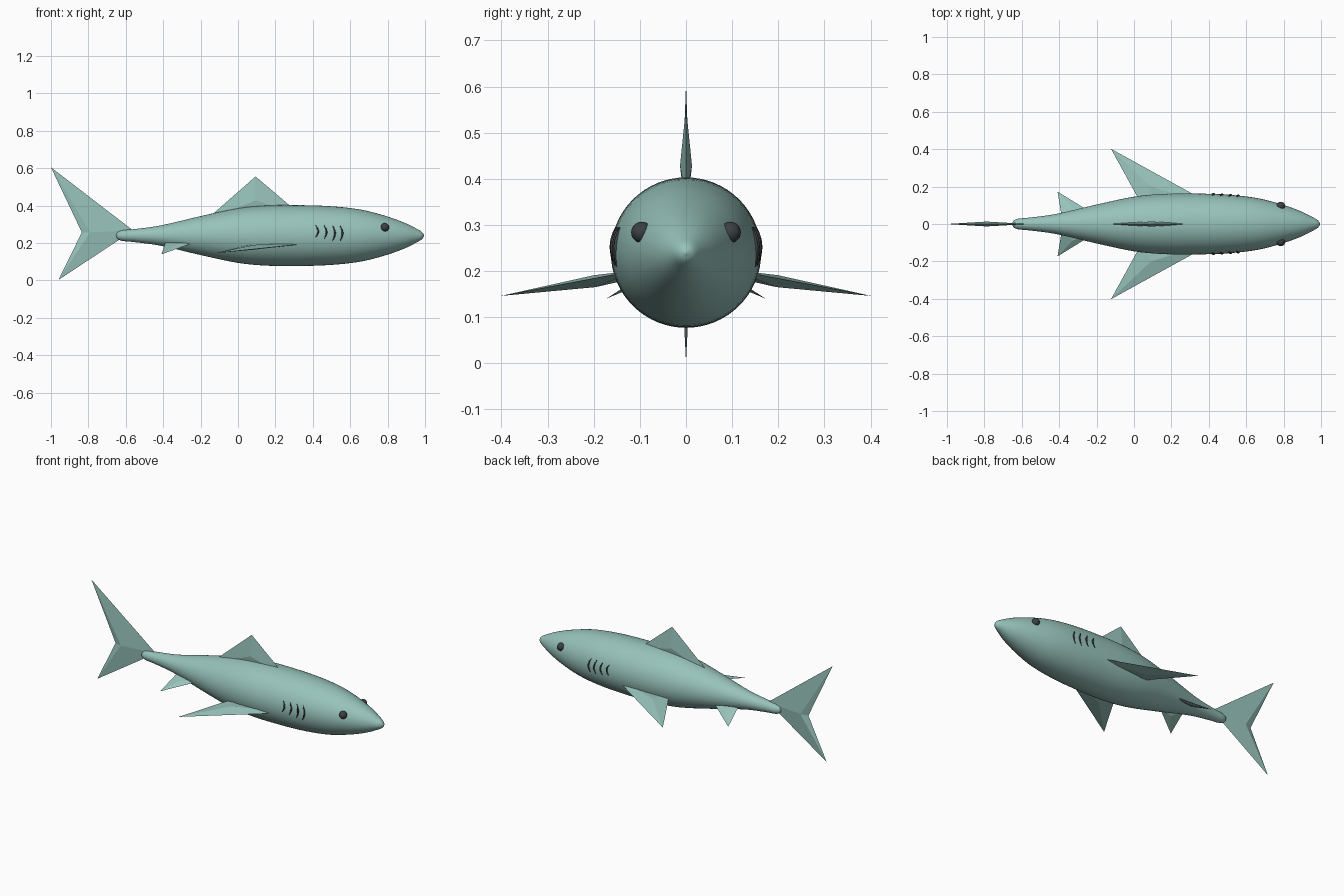
import bpy, bmesh, math
from mathutils import Vector

if "Cube" in bpy.data.objects:
    bpy.data.objects.remove(bpy.data.objects["Cube"])

AXIS_Z = 0.24


def material(name, rgb):
    m = bpy.data.materials.new(name)
    m.use_nodes = True
    m.diffuse_color = (*rgb, 1)
    m.node_tree.nodes["Principled BSDF"].inputs["Base Color"].default_value = (*rgb, 1)
    return m


skin = material("sea green skin", (0.31, 0.54, 0.495))
dark = material("charcoal", (0.045, 0.052, 0.056))


def add_object(name, bm, mat, smooth=False):
    bmesh.ops.recalc_face_normals(bm, faces=bm.faces[:])
    me = bpy.data.meshes.new(name)
    bm.to_mesh(me)
    bm.free()
    me.materials.append(mat)
    for p in me.polygons:
        p.use_smooth = smooth
    ob = bpy.data.objects.new(name, me)
    bpy.context.collection.objects.link(ob)
    return ob


# Body: smooth profile (x, radius) spun around the long axis
KEYS = [(-0.652, 0), (-0.645, 0.017), (-0.62, 0.028), (-0.56, 0.034), (-0.42, 0.053),
        (-0.2, 0.104), (0, 0.146), (0.14, 0.16), (0.28, 0.163), (0.48, 0.158),
        (0.65, 0.14), (0.78, 0.108), (0.89, 0.069), (0.96, 0.034), (0.985, 0.018), (0.996, 0)]


def smooth_profile(keys, steps=4):
    pts = [Vector(k) for k in keys]
    out = []
    for i in range(len(pts) - 1):
        a, b = pts[max(i - 1, 0)], pts[i]
        c, d = pts[i + 1], pts[min(i + 2, len(pts) - 1)]
        # tangents scaled to the uneven key spacing
        h = (c - b).length
        tb = (c - a).normalized() * h
        tc = (d - b).normalized() * h
        for s in range(steps):
            t = s / steps
            out.append(b * (2*t**3 - 3*t**2 + 1) + tb * (t**3 - 2*t**2 + t)
                       + c * (3*t**2 - 2*t**3) + tc * (t**3 - t**2))
    return out + [pts[-1]]


PROFILE = smooth_profile(KEYS)


def body_radius(x):
    for a, b in zip(PROFILE, PROFILE[1:]):
        if a.x <= x <= b.x:
            return a.y + (b.y - a.y) * (x - a.x) / (b.x - a.x)
    return 0


bm = bmesh.new()
chain = [bm.verts.new((p.x, 0, AXIS_Z + max(p.y, 0))) for p in PROFILE]
edges = [bm.edges.new(pair) for pair in zip(chain, chain[1:])]
bmesh.ops.spin(bm, geom=chain + edges, cent=(0, 0, AXIS_Z), axis=(1, 0, 0),
               angle=math.tau, steps=64, use_duplicate=False)
bmesh.ops.remove_doubles(bm, verts=bm.verts[:], dist=0.0002)
add_object("body", bm, skin, smooth=True)


# Fins: flat outline with a raised ridge point on both faces
def fin(name, outline, ridge, normal, thickness=0.013, side=1):
    flip = Vector((1, side, 1))
    bm = bmesh.new()
    rim = [bm.verts.new(Vector(p) * flip) for p in outline]
    offset = Vector(normal).normalized() * thickness
    for s in (1, -1):
        peak = bm.verts.new((Vector(ridge) + offset * s) * flip)
        for a, b in zip(rim, rim[1:] + rim[:1]):
            bm.faces.new((a, b, peak))
    add_object(name, bm, skin)


fin("tail_fin", [(-0.56, 0, 0.267), (-1, 0, 0.605), (-0.835, 0, 0.257), (-0.96, 0, 0.003)],
    (-0.79, 0, 0.258), (0, 1, 0))
fin("dorsal_fin", [(0.33, 0, 0.356), (0.094, 0, 0.556), (-0.18, 0, 0.316)],
    (0.094, 0, 0.428), (0, 1, 0))

for label, side in (("front", -1), ("back", 1)):
    fin(label + "_pectoral_fin",
        [(0.425, 0.1, 0.203), (-0.123, 0.402, 0.146), (0.043, 0.1, 0.187)],
        (0.09, 0.198, 0.178), (0, 0.15, 1), side=side)
    fin(label + "_pelvic_fin",
        [(-0.2, 0.045, 0.215), (-0.409, 0.173, 0.14), (-0.385, 0.03, 0.212)],
        (-0.33, 0.085, 0.186), (0, 0.5, 0.87), thickness=0.009, side=side)

    # Eye
    bm = bmesh.new()
    bmesh.ops.create_uvsphere(bm, u_segments=16, v_segments=10, radius=0.023)
    bmesh.ops.translate(bm, verts=bm.verts[:], vec=(0.785, side * 0.096, 0.284))
    add_object(label + "_eye", bm, dark, smooth=True)

    # Gill slits: thin bowed strips lying on the skin
    for i, (x, low) in enumerate([(0.415, 0.23), (0.46, 0.222), (0.505, 0.212), (0.545, 0.21)]):
        cu = bpy.data.curves.new("gill", "CURVE")
        cu.dimensions = "3D"
        cu.bevel_depth = 0.005
        cu.bevel_resolution = 1
        cu.use_fill_caps = True
        sp = cu.splines.new("POLY")
        sp.points.add(6)
        for k, pt in enumerate(sp.points):
            t = k / 6
            z = low + (0.295 - low) * t
            bow = math.sin(math.pi * t)
            px = x + 0.014 * bow
            y = math.sqrt(body_radius(px) ** 2 - (z - AXIS_Z) ** 2) + 0.001
            pt.co = (px, side * y, z, 1)
            pt.radius = 0.25 + 0.75 * bow
        cu.materials.append(dark)
        bpy.context.collection.objects.link(
            bpy.data.objects.new(f"{label}_gill_slit_{i + 1}", cu))
